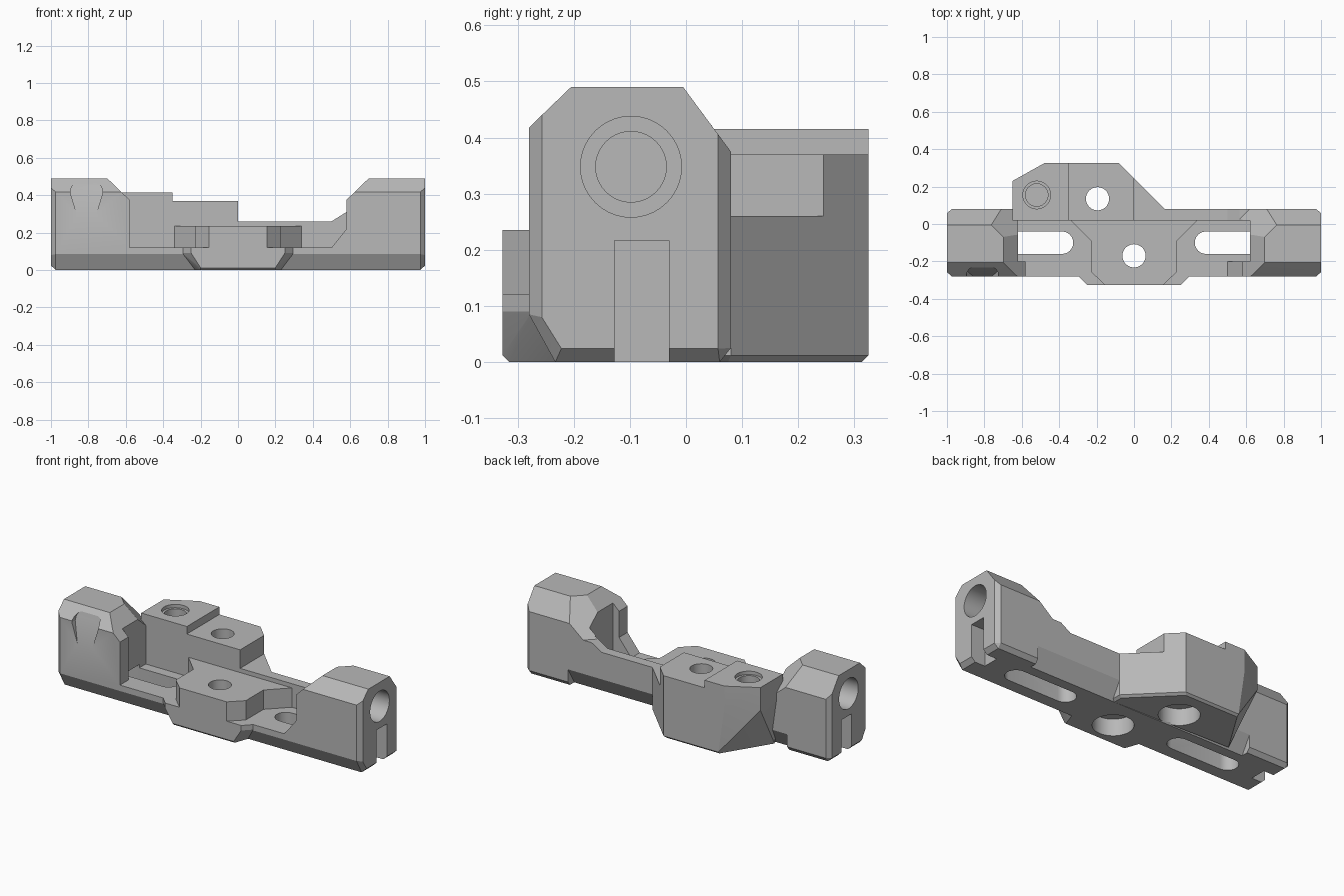
import bpy, bmesh, math
from mathutils import Matrix

cube = bpy.data.objects.get("Cube")
if cube:
    bpy.data.objects.remove(cube, do_unlink=True)

grey = bpy.data.materials.new("plain grey")
grey.use_nodes = True
colour = (0.48, 0.48, 0.48, 1)
grey.diffuse_color = colour
grey.node_tree.nodes["Principled BSDF"].inputs["Base Color"].default_value = colour


def finish(name, bm):
    bmesh.ops.recalc_face_normals(bm, faces=bm.faces)
    mesh = bpy.data.meshes.new(name)
    bm.to_mesh(mesh)
    bm.free()
    mesh.materials.append(grey)
    obj = bpy.data.objects.new(name, mesh)
    bpy.context.collection.objects.link(obj)
    return obj


def hull(name, points):
    bm = bmesh.new()
    for p in points:
        bm.verts.new(p)
    res = bmesh.ops.convex_hull(bm, input=bm.verts)
    junk = [g for g in res["geom_interior"] + res["geom_unused"]
            if isinstance(g, bmesh.types.BMVert) and g.is_valid]
    bmesh.ops.delete(bm, geom=list(set(junk)), context="VERTS")
    bmesh.ops.dissolve_limit(bm, angle_limit=0.01, verts=bm.verts, edges=bm.edges)
    return finish(name, bm)


def prism(name, outline, axis, lo, hi):
    """Extrude an outline along an axis; the outline uses the other two axes in order."""
    def place(p, d):
        v = list(p)
        v.insert(axis, d)
        return v
    bm = bmesh.new()
    a = [bm.verts.new(place(p, lo)) for p in outline]
    b = [bm.verts.new(place(p, hi)) for p in outline]
    bm.faces.new(a)
    bm.faces.new(b)
    for i in range(len(a)):
        j = (i + 1) % len(a)
        bm.faces.new((a[i], a[j], b[j], b[i]))
    return finish(name, bm)


def box(name, x0, x1, y0, y1, z0, z1):
    return prism(name, [(x0, y0), (x1, y0), (x1, y1), (x0, y1)], 2, z0, z1)


def disc(cx, cy, r, n=40):
    return [(cx + r * math.cos(2 * math.pi * i / n),
             cy + r * math.sin(2 * math.pi * i / n)) for i in range(n)]


def combine(target, other, operation="DIFFERENCE"):
    mod = target.modifiers.new("shape", "BOOLEAN")
    mod.operation = operation
    mod.solver = "EXACT"
    mod.object = other
    bpy.context.view_layer.update()
    graph = bpy.context.evaluated_depsgraph_get()
    mesh = bpy.data.meshes.new_from_object(target.evaluated_get(graph))
    target.modifiers.clear()
    target.data = mesh
    bpy.data.objects.remove(other, do_unlink=True)


# Main bar with chamfered ends
section = [(-.233, 0), (-.28, .085), (-.28, .417), (-.205, .49),
           (-.005, .49), (.08, .375), (.08, .025), (.06, 0)]
end_section = [(-.222, .024), (-.257, .08), (-.257, .44), (-.205, .49),
               (-.005, .49), (.057, .406), (.057, .024)]
body = hull("bar_body",
            [(s * .975, y, z) for s in (-1, 1) for y, z in section] +
            [(s, y, z) for s in (-1, 1) for y, z in end_section])

# Open centre: front pocket, lower back wall, wider inner pocket
combine(body, prism("front_pocket", [(-.73, .52), (-.58, .375), (-.58, .12), (.5, .12),
                                     (.58, .22), (.58, .375), (.73, .52)], 1, -.5, .02))
combine(body, prism("wall_cut", [(-.73, .52), (-.58, .375), (-.58, .31), (-.5, .26), (.5, .26),
                                 (.58, .31), (.58, .375), (.73, .52)], 1, .01, .2))
combine(body, box("inner_pocket", -.62, .62, -.2, .02, .12, .46))

# Back underside chamfer and upper corner facets
combine(body, prism("underside_cut", [(.014, -.01), (.1, -.01), (.1, .133)], 0, -.72, .72))
for s in (-1, 1):
    combine(body, hull("corner_cut", [(s * x, y, z) for x, y, z in (
        (.66, .12, .3), (.5, -.04, .3), (.924, .12, .52),
        (.66, -.144, .52), (.4, .12, .3), (.4, .12, .52))]))

# Rear mounting block with stepped top
top = [(-.65, .02), (-.65, .23), (-.48, .325), (-.08, .325), (.165, .08), (.165, .02)]
points = [(x, y, .415) for x, y in top]
points += [(x, y, .28) for x, y in top[:3]]
points += [(x, y, .012) for x, y in top[3:]]
points += [(-.44, .325, .012), (-.44, .313, 0), (-.61, .04, 0), (-.09, .313, 0),
           (.15, .075, 0), (.15, .02, 0)]
block = hull("rear_block", points)
combine(block, box("step_cut", -.35, .5, -.1, .5, .37, .6))
combine(block, box("low_step_cut", 0, .5, -.1, .5, .26, .6))
combine(body, block, "UNION")

# Front lip and raised platform
lip = []
for s in (-1, 1):
    lip += [(s * .3, -.275, .12), (s * .3, -.275, .09), (s * .25, -.327, .12),
            (s * .25, -.327, .09), (s * .2, -.327, .012), (s * .2, -.315, 0),
            (s * .23, -.23, 0), (s * .3, -.2, .09), (s * .3, -.2, .12)]
combine(body, hull("front_lip", lip), "UNION")
half = [(.37, .05), (.23, -.09), (.23, -.255), (.155, -.327)]
platform = half + [(-x, y) for x, y in reversed(half)]
combine(body, prism("platform", platform, 2, .1, .235), "UNION")

# Vertical holes with counterbores underneath, and a blind countersunk hole
for x, y in ((0, -.17), (-.195, .135)):
    combine(body, prism("through_hole", disc(x, y, .062), 2, -.1, .6))
    combine(body, prism("counterbore", disc(x, y, .11), 2, -.1, .1))
combine(body, prism("blind_hole", disc(-.52, .155, .06), 2, .2, .6))
combine(body, prism("blind_rim", disc(-.52, .155, .074), 2, .395, .6))

for s in (-1, 1):
    # Long floor slots
    arc = [math.radians(-90 + 15 * i) for i in range(13)]
    slot = [(s * (.72 + .06 * math.cos(a)), -.1 + .06 * math.sin(a)) for a in arc]
    slot += [(s * (.385 - .06 * math.cos(a)), -.1 - .06 * math.sin(a)) for a in arc]
    combine(body, prism("floor_slot", slot, 2, -.1, .14))
    # End bores and notches
    for r, depth in ((.09, .15), (.063, .3)):
        lo, hi = sorted((s * (1 - depth), s * 1.1))
        combine(body, prism("end_bore", disc(-.098, .348, r), 0, lo, hi))
    lo, hi = sorted((s * .91, s * 1.1))
    combine(body, box("end_notch", lo, hi, -.127, -.03, -.1, .217))

# Tapered thumb recess on the front
recess = []
for s in (-1, 1):
    for w, z, y in ((.05, .295, -.28), (.086, .41, -.248), (.084, .435, -.24),
                    (.07, .458, -.234), (.05, .465, -.232)):
        recess += [(-.81 + s * w, y, z), (-.81 + s * w, -.34, z)]
combine(body, hull("thumb_recess", recess))

# Smooth the round bores, keep edges crisp
bpy.ops.object.select_all(action="DESELECT")
body.select_set(True)
bpy.context.view_layer.objects.active = body
bpy.ops.object.shade_smooth_by_angle(angle=math.radians(20))
